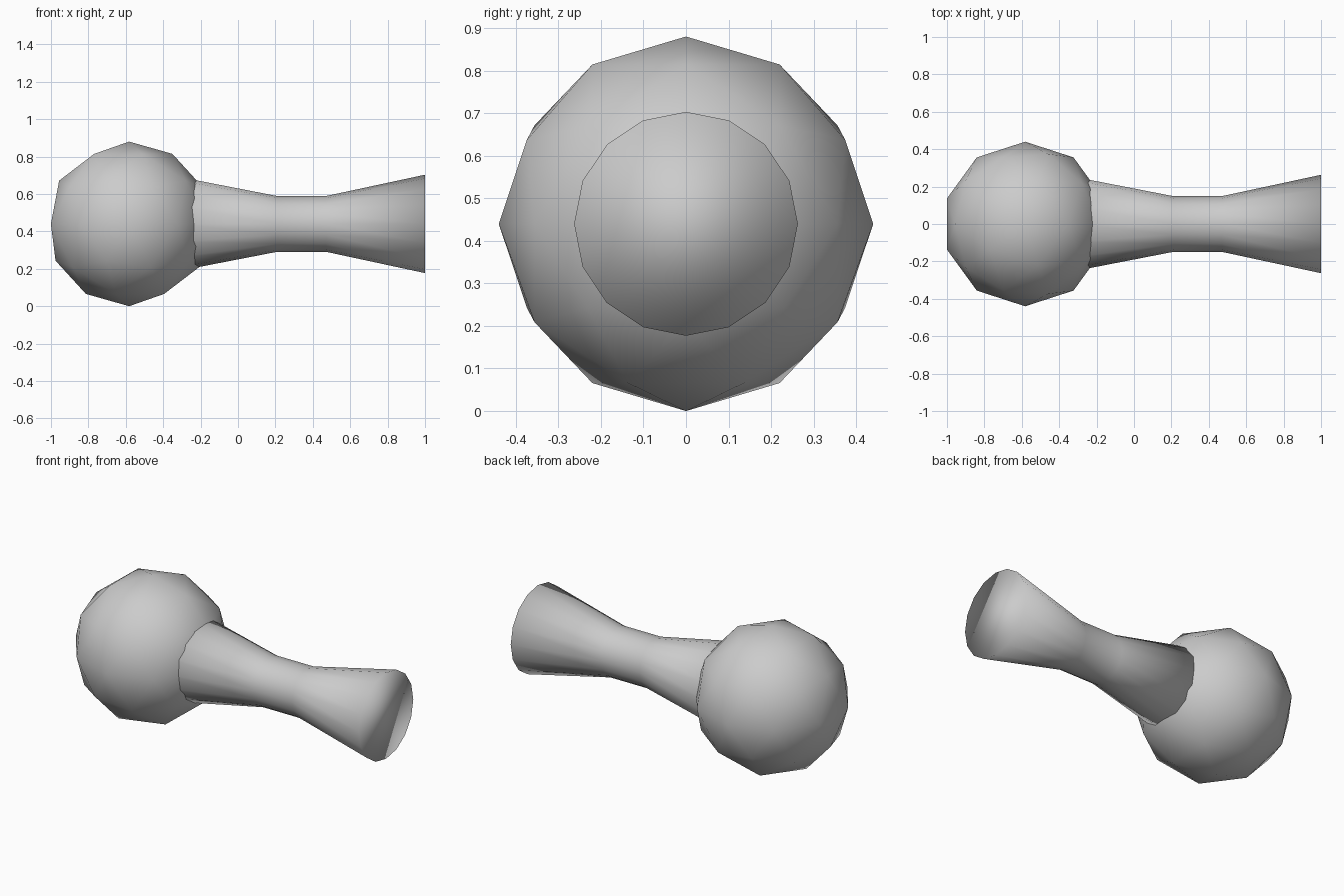
import bpy, bmesh, math

if "Cube" in bpy.data.objects:
    bpy.data.objects.remove(bpy.data.objects["Cube"])

R = 0.44      # ball radius, also height of the axis
SIDES = 16

# Ball end
bpy.ops.mesh.primitive_ico_sphere_add(subdivisions=2, radius=R, location=(-0.582, 0, R))
ball = bpy.context.object
ball.name = "ball"
bpy.ops.object.shade_smooth()

# Waisted handle: (x, radius) profile turned about the x axis, capped at both ends
profile = [(-0.32, 0.252), (0.21, 0.149), (0.47, 0.149), (1.0, 0.263)]
bm = bmesh.new()
rings = []
for x, r in profile:
    angles = [2 * math.pi * i / SIDES for i in range(SIDES)]
    rings.append([bm.verts.new((x, r * math.cos(a), R + r * math.sin(a))) for a in angles])
for a, b in zip(rings, rings[1:]):
    for i in range(SIDES):
        j = (i + 1) % SIDES
        bm.faces.new((a[i], a[j], b[j], b[i]))
bm.faces.new(rings[0])
bm.faces.new(rings[-1])
bmesh.ops.recalc_face_normals(bm, faces=bm.faces)
for f in bm.faces:
    f.smooth = True
mesh = bpy.data.meshes.new("handle")
bm.to_mesh(mesh)
bm.free()
handle = bpy.data.objects.new("handle", mesh)
bpy.context.collection.objects.link(handle)
